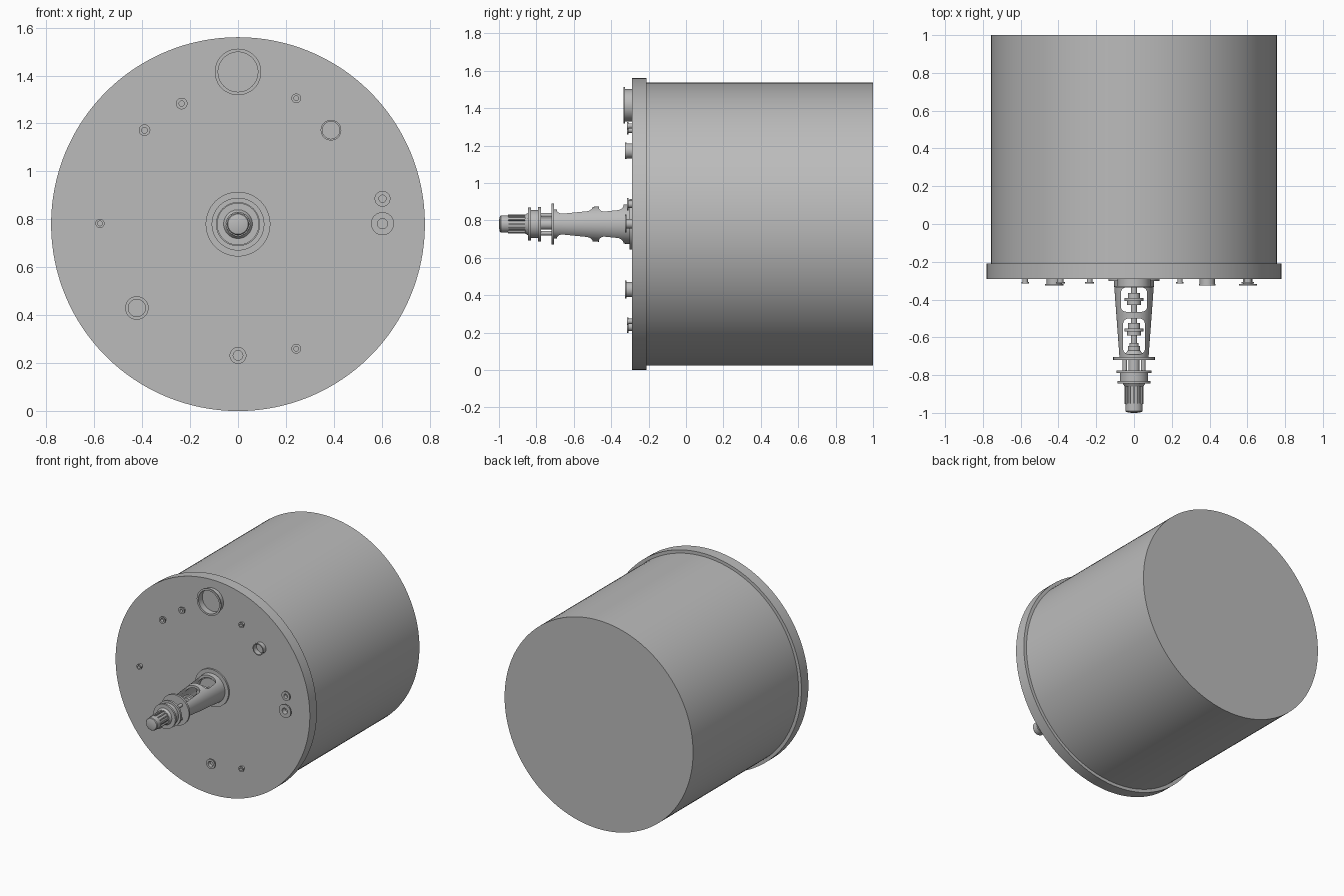
import bpy, bmesh
from math import pi, cos, sin, radians
from mathutils import Matrix, Vector

if "Cube" in bpy.data.objects:
    bpy.data.objects.remove(bpy.data.objects["Cube"])

AXIS_Z = 0.78    # height of the drum axis
FACE = -0.29     # front of the cover plate

grey = bpy.data.materials.new("steel_grey")
grey.use_nodes = True
grey.diffuse_color = (0.5, 0.5, 0.5, 1)
grey.node_tree.nodes["Principled BSDF"].inputs["Base Color"].default_value = (0.5, 0.5, 0.5, 1)


def finish(name, bm):
    bmesh.ops.recalc_face_normals(bm, faces=bm.faces)
    mesh = bpy.data.meshes.new(name)
    bm.to_mesh(mesh)
    bm.free()
    mesh.materials.append(grey)
    obj = bpy.data.objects.new(name, mesh)
    bpy.context.collection.objects.link(obj)
    return obj


def smooth(obj):
    bpy.ops.object.select_all(action='DESELECT')
    obj.select_set(True)
    bpy.context.view_layer.objects.active = obj
    bpy.ops.object.shade_smooth_by_angle(angle=radians(35))


def lathe(name, profile, x=0, z=AXIS_Z, steps=48, closed=False):
    """Turn a (y, radius) profile about an axis along y."""
    bm = bmesh.new()
    verts = [bm.verts.new((r, y, 0)) for y, r in profile]
    edges = [bm.edges.new(pair) for pair in zip(verts, verts[1:])]
    if closed:
        edges.append(bm.edges.new((verts[-1], verts[0])))
    bmesh.ops.spin(bm, geom=verts + edges, cent=(0, 0, 0), axis=(0, 1, 0),
                   angle=2 * pi, steps=steps)
    bmesh.ops.remove_doubles(bm, verts=bm.verts, dist=1e-5)
    bmesh.ops.translate(bm, verts=bm.verts, vec=(x, 0, z))
    obj = finish(name, bm)
    smooth(obj)
    return obj


def disc(name, y0, y1, r, **kw):
    return lathe(name, [(y0, 0), (y0, r), (y1, r), (y1, 0)], **kw)


# Vessel: drum and cover plate
disc("drum", -0.21, 1.0, 0.757, steps=128)
disc("cover_plate", FACE, -0.21, 0.78, steps=128)

# Open flanged nozzles: x, z, flange radius, bore radius, length
nozzles = [
    (0, 1.415, 0.097, 0.083, 0.045),
    (0.388, 1.172, 0.043, 0.036, 0.035),
    (-0.422, 0.43, 0.049, 0.036, 0.035),
    (0, 0.232, 0.035, 0.02, 0.025),
    (0.603, 0.782, 0.048, 0.021, 0.035),
    (0.603, 0.886, 0.033, 0.015, 0.025),
    (-0.235, 1.283, 0.024, 0.011, 0.025),
    (-0.39, 1.172, 0.024, 0.012, 0.025),
    (0.243, 1.305, 0.02, 0.01, 0.025),
    (0.243, 0.26, 0.02, 0.01, 0.025),
    (-0.576, 0.783, 0.019, 0.01, 0.025),
]
for i, (x, z, flange, bore, length) in enumerate(nozzles):
    end, wall = FACE - length, bore + 0.004
    lathe(f"nozzle_{i + 1}", [(FACE, bore), (FACE, wall), (end + 0.008, wall),
                              (end + 0.008, flange), (end, flange), (end, bore)],
          x=x, z=z, steps=40, closed=True)

# Agitator lantern: hollow cone with windows cut through top and bottom
lantern = lathe("lantern", [(-0.3, 0.107), (-0.705, 0.077), (-0.705, 0.06), (-0.3, 0.089)],
                closed=True, steps=64)
for y0, y1, half in [(-0.465, -0.335, 0.07), (-0.69, -0.5, 0.058)]:
    bm = bmesh.new()
    bmesh.ops.create_cube(bm, size=1, matrix=Matrix.Translation((0, (y0 + y1) / 2, AXIS_Z))
                          @ Matrix.Diagonal((2 * half, y1 - y0, 0.5, 1)))
    upright = [e for e in bm.edges if abs(e.verts[0].co.z - e.verts[1].co.z) > 0.1]
    bmesh.ops.bevel(bm, geom=upright, offset=0.03, segments=5, profile=0.5, affect='EDGES')
    cutter = finish("window_cutter", bm)
    cutter.hide_render = True
    mod = lantern.modifiers.new("window", 'BOOLEAN')
    mod.operation, mod.solver, mod.object = 'DIFFERENCE', 'EXACT', cutter
    bpy.context.view_layer.objects.active = lantern
    bpy.ops.object.modifier_apply(modifier=mod.name)
    bpy.data.objects.remove(cutter)
smooth(lantern)
disc("lantern_base", -0.302, FACE, 0.135, steps=64)
disc("shaft_seal", -0.328, -0.3, 0.08)

# Shaft and couplings inside the lantern
disc("shaft", -0.78, -0.3, 0.016, steps=24)
for i, y in enumerate((-0.4, -0.56)):
    lathe(f"coupling_{i + 1}", [(y + 0.035, 0), (y + 0.035, 0.032), (y + 0.008, 0.032),
                                (y + 0.008, 0.05), (y - 0.008, 0.05), (y - 0.008, 0.036),
                                (y - 0.03, 0.036), (y - 0.03, 0)], steps=32)
lathe("bearing", [(-0.63, 0), (-0.63, 0.025), (-0.645, 0.025), (-0.645, 0.033),
                  (-0.67, 0.033), (-0.69, 0.05), (-0.71, 0.05), (-0.71, 0)], steps=32)

# Mounting flange, standoff posts and gearbox
disc("mounting_flange", -0.72, -0.705, 0.11)
disc("neck", -0.78, -0.72, 0.03)
for i in range(4):
    a = pi / 4 + i * pi / 2
    disc(f"standoff_post_{i + 1}", -0.78, -0.715, 0.012,
         x=0.068 * cos(a), z=AXIS_Z + 0.068 * sin(a), steps=16)
lathe("gearbox", [(-0.775, 0), (-0.775, 0.092), (-0.79, 0.092), (-0.79, 0.075),
                  (-0.83, 0.075), (-0.83, 0.088), (-0.845, 0.088), (-0.845, 0.06),
                  (-0.86, 0.05), (-0.86, 0)])

# Motor with cooling fins
lathe("motor", [(-0.855, 0), (-0.855, 0.042), (-0.95, 0.042), (-0.95, 0.046), (-0.99, 0.046),
                (-0.995, 0.042), (-0.999, 0.025), (-1.0, 0)])
bm = bmesh.new()
for i in range(12):
    bmesh.ops.create_cube(bm, size=1, matrix=Matrix.Translation((0, -0.905, AXIS_Z))
                          @ Matrix.Rotation(i * pi / 6, 4, 'Y')
                          @ Matrix.Translation((0.044, 0, 0))
                          @ Matrix.Diagonal((0.012, 0.095, 0.007, 1)))
finish("motor_fins", bm)
